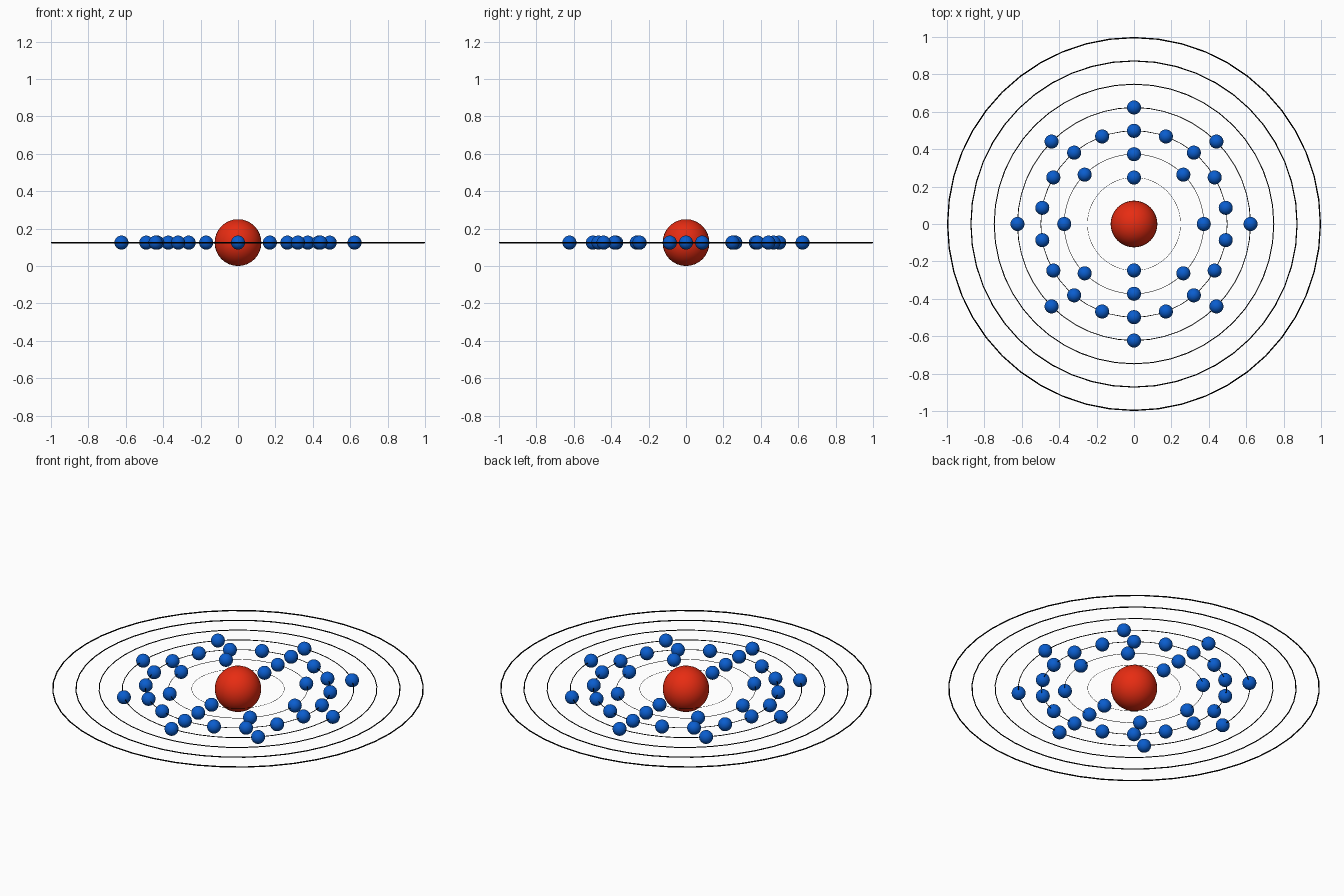
import bpy
from math import sin, cos, pi, radians

if "Cube" in bpy.data.objects:
    bpy.data.objects.remove(bpy.data.objects["Cube"])

Z = 0.125  # height of the orbit plane


def material(name, rgb):
    m = bpy.data.materials.new(name)
    m.diffuse_color = (*rgb, 1)
    m.use_nodes = True
    m.node_tree.nodes["Principled BSDF"].inputs["Base Color"].default_value = m.diffuse_color
    return m


red = material("red", (0.8, 0.025, 0.006))
blue = material("blue", (0.003, 0.11, 0.62))
black = material("black", (0.0, 0.0, 0.0))


def finish(name, mat):
    ob = bpy.context.object
    ob.name = name
    ob.data.materials.append(mat)
    bpy.ops.object.shade_smooth()
    return ob


def sphere(name, radius, loc, mat):
    bpy.ops.mesh.primitive_uv_sphere_add(segments=32, ring_count=16,
                                         radius=radius, location=loc)
    return finish(name, mat)


# Nucleus
sphere("nucleus", 0.125, (0, 0, Z), red)

# Seven orbit rings, thicker as they get larger
for i in range(7):
    r = 0.25 + 0.125 * i
    tube = 0.0035 * r
    bpy.ops.mesh.primitive_torus_add(major_segments=48, minor_segments=12,
                                     major_radius=r - tube, minor_radius=tube,
                                     location=(0, 0, Z))
    finish(f"orbit_{i + 1}", black)

# Electrons evenly spaced on the four inner orbits, sharing one mesh
mesh = None
for i, count in enumerate((2, 8, 18, 8)):
    r = 0.248 + 0.125 * i
    for k in range(count):
        a = pi / 2 + radians(360 * k / count)
        loc = (r * cos(a), r * sin(a), Z)
        name = f"electron_{i + 1}_{k + 1}"
        if mesh is None:
            mesh = sphere(name, 0.0375, loc, blue).data
        else:
            ob = bpy.data.objects.new(name, mesh)
            ob.location = loc
            bpy.context.collection.objects.link(ob)
